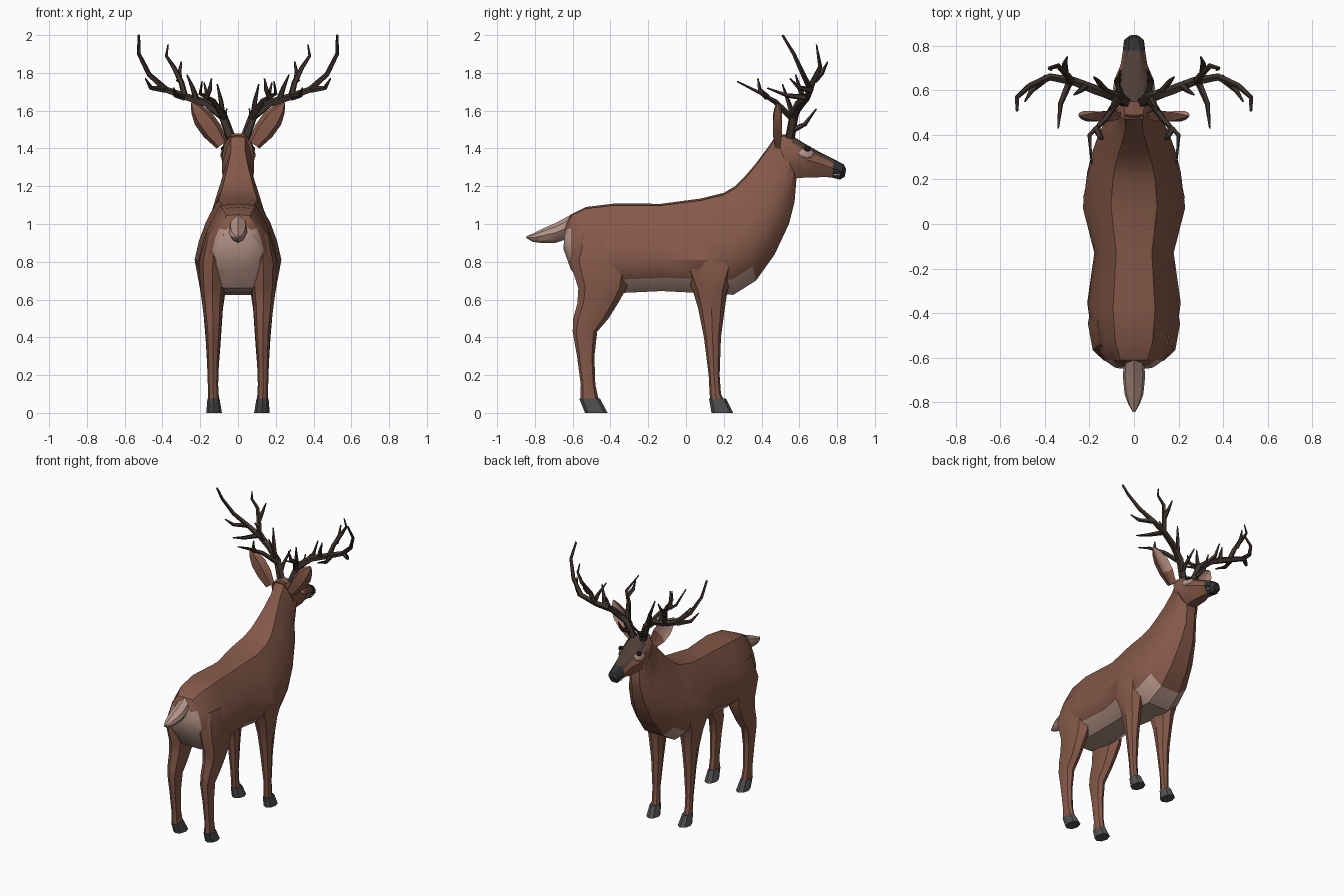
import bpy, bmesh, math
from mathutils import Vector, Matrix

if "Cube" in bpy.data.objects:
    bpy.data.objects.remove(bpy.data.objects["Cube"])


def mat(name, r, g, b):
    m = bpy.data.materials.new(name)
    m.diffuse_color = (r, g, b, 1)
    m.use_nodes = True
    m.node_tree.nodes["Principled BSDF"].inputs["Base Color"].default_value = m.diffuse_color
    return m


BROWN = mat("brown coat", 0.235, 0.100, 0.066)
PALE = mat("pale fur", 0.45, 0.29, 0.24)
DARK = mat("dark face", 0.075, 0.047, 0.037)
ANTLER = mat("antler", 0.050, 0.034, 0.027)
HOOF = mat("hoof grey", 0.085, 0.082, 0.082)
NOSE = mat("nose black", 0.030, 0.030, 0.032)
PINK = mat("inner ear", 0.48, 0.27, 0.22)
WHITE = mat("white mouth", 0.75, 0.73, 0.70)
EYE = mat("eye black", 0.012, 0.010, 0.010)


def loft(name, rings, mats, rule=None, side=1):
    """Skin closed rings of points; rule(face centre, normal, ring, segment) -> material."""
    bm = bmesh.new()
    vs = [[bm.verts.new((p[0] * side, p[1], p[2])) for p in r] for r in rings]
    n = len(rings[0])
    info = {}
    for i in range(len(vs) - 1):
        for j in range(n):
            k = (j + 1) % n
            f = bm.faces.new((vs[i][j], vs[i][k], vs[i + 1][k], vs[i + 1][j]))
            info[f] = (i, j)
    info[bm.faces.new(vs[0])] = (-1, -1)
    info[bm.faces.new(vs[-1])] = (len(vs) - 1, -1)
    bmesh.ops.recalc_face_normals(bm, faces=bm.faces)
    if rule:
        for f, (i, j) in info.items():
            f.material_index = rule(f.calc_center_median(), f.normal, i, min(j, n - 1 - j))
    me = bpy.data.meshes.new(name)
    bm.to_mesh(me)
    bm.free()
    for m in mats:
        me.materials.append(m)
    ob = bpy.data.objects.new(name, me)
    bpy.context.collection.objects.link(ob)
    return ob


def section(ty, tz, by, bz, w, prof):
    """Symmetric ring from a top point and a bottom point in the side plane."""
    half = [(f * w, ty + (by - ty) * t, tz + (bz - tz) * t) for t, f in prof]
    return half + [(-x, y, z) for x, y, z in reversed(half) if x > 0]


def oval(z, y0, y1, x0, x1, n=8):
    """Horizontal ring filling a box."""
    cx, cy, rx, ry = (x0 + x1) / 2, (y0 + y1) / 2, (x1 - x0) / 2, (y1 - y0) / 2
    return [(cx + rx * math.cos(math.tau * k / n), cy + ry * math.sin(math.tau * k / n), z)
            for k in range(n)]


def tube(name, pts, r0, r1, side, n=5):
    """Tapered antler branch along a path."""
    pts = [Vector(p) for p in pts]
    rings = []
    for i, p in enumerate(pts):
        d = (pts[min(i + 1, len(pts) - 1)] - pts[max(i - 1, 0)]).normalized()
        u = d.cross(Vector((0.3, 1, 0.1))).normalized()
        v = d.cross(u)
        r = r0 + (r1 - r0) * (i / (len(pts) - 1)) ** 1.3
        rings.append([p + r * (u * math.cos(math.tau * k / n) + v * math.sin(math.tau * k / n))
                      for k in range(n)])
    return loft(name, rings, [ANTLER], None, side)


def ellipsoid(name, loc, size, rot, m):
    bm = bmesh.new()
    bmesh.ops.create_uvsphere(bm, u_segments=10, v_segments=6, radius=1)
    mx = Matrix.LocRotScale(Vector(loc), rot, Vector(size))
    bmesh.ops.transform(bm, matrix=mx, verts=bm.verts)
    me = bpy.data.meshes.new(name)
    bm.to_mesh(me)
    bm.free()
    me.materials.append(m)
    bpy.context.collection.objects.link(bpy.data.objects.new(name, me))


# Body and neck
trunk = [(0, 0), (.02, .45), (.25, .74), (.45, .9), (.65, 1), (.85, .82), (1, .4)]
stations = [(-.635, 1.0, -.65, .87, .085), (-.61, 1.05, -.61, .76, .135), (-.53, 1.09, -.53, .66, .185),
            (-.38, 1.108, -.34, .635, .21), (-.13, 1.107, -.13, .645, .178), (.08, 1.135, .07, .635, .23),
            (.2, 1.165, .25, .625, .21), (.26, 1.2, .37, .70, .185), (.31, 1.25, .47, .84, .155),
            (.37, 1.32, .545, 1.0, .115), (.43, 1.40, .575, 1.12, .082), (.485, 1.48, .585, 1.24, .085)]


def body_rule(c, nrm, i, j):
    if c.y < -.5 and abs(c.x) < .11 and c.z < .96 and nrm.y < -.25:
        return 1
    return 1 if (j >= 5 or j == -1) and c.z < .76 else 0


loft("body", [section(*s, trunk) for s in stations], [BROWN, PALE], body_rule)

# Head with dark top and black nose
skull = [(0, 0), (.03, .5), (.2, .85), (.5, 1), (.8, .7), (1, .4)]
head = [(.47, 1.47, .56, 1.24, .085), (.55, 1.475, .62, 1.245, .09), (.63, 1.425, .68, 1.245, .085),
        (.70, 1.385, .73, 1.25, .06), (.78, 1.345, .775, 1.245, .05), (.835, 1.315, .815, 1.235, .045),
        (.848, 1.29, .84, 1.25, .022)]


def head_rule(c, nrm, i, j):
    if i >= 4:
        return 2
    return 1 if 0 <= j <= 1 and i >= 1 and nrm.z > 0 else 0


loft("head", [section(*s, skull) for s in head], [BROWN, DARK, NOSE], head_rule)
loft("mouth", [oval(z, .775, .825, -.047, .047) for z in (1.258, 1.266)], [WHITE])

# Tail
round_sec = [(0, 0), (.2, .8), (.5, 1), (.85, .6), (1, 0)]
tail = [(-.60, 1.055, -.63, .92, .045), (-.68, 1.01, -.69, .90, .05), (-.76, .975, -.77, .90, .042),
        (-.81, .95, -.81, .905, .025), (-.845, .935, -.845, .925, .005)]
loft("tail", [section(*s, round_sec) for s in tail], [PALE])

front_leg = [(.95, .03, .24, .08, .165), (.8, -.04, .28, .05, .228), (.65, .035, .22, .065, .2),
             (.55, .065, .205, .08, .185), (.4, .095, .185, .09, .172), (.2, .12, .178, .105, .16),
             (.1, .125, .185, .105, .156), (.06, .13, .205, .1, .16)]
hind_leg = [(.95, -.57, -.33, .08, .165), (.8, -.615, -.28, .06, .207), (.66, -.57, -.315, .07, .2),
            (.58, -.575, -.36, .08, .19), (.5, -.597, -.41, .085, .18), (.43, -.6, -.47, .09, .172),
            (.3, -.577, -.485, .1, .165), (.15, -.557, -.48, .105, .16), (.06, -.56, -.46, .1, .16)]
beam = [(.04, .55, 1.46), (.08, .57, 1.57), (.17, .6, 1.64), (.27, .64, 1.67), (.38, .66, 1.71),
        (.47, .62, 1.79), (.525, .57, 1.90), (.525, .51, 2.0)]
tines = [[(.28, .64, 1.67), (.30, .67, 1.75), (.34, .71, 1.83), (.38, .70, 1.89), (.37, .69, 1.95)],
         [(.31, .68, 1.76), (.31, .72, 1.80), (.30, .75, 1.86)],
         [(.07, .56, 1.56), (.13, .47, 1.65), (.20, .40, 1.69), (.19, .27, 1.755)],
         [(.17, .43, 1.67), (.15, .39, 1.71), (.14, .38, 1.77)],
         [(.29, .64, 1.67), (.33, .54, 1.68), (.34, .43, 1.72)],
         [(.39, .66, 1.71), (.46, .60, 1.72), (.49, .55, 1.77)],
         [(.05, .55, 1.49), (.075, .63, 1.53), (.06, .69, 1.61)],
         [(.11, .58, 1.59), (.16, .64, 1.66), (.18, .66, 1.75)],
         [(.08, .57, 1.56), (.09, .54, 1.65), (.11, .51, 1.74)],
         [(.22, .62, 1.66), (.24, .60, 1.72), (.27, .58, 1.79)]]

for side, tag in ((1, "right"), (-1, "left")):
    # Legs and hooves
    loft("front_leg_" + tag, [oval(*r) for r in front_leg], [BROWN], None, side)
    loft("hind_leg_" + tag, [oval(*r) for r in hind_leg], [BROWN], None, side)
    loft("front_hoof_" + tag, [oval(.075, .122, .212, .098, .162), oval(0, .135, .25, .085, .168)],
         [HOOF], None, side)
    loft("hind_hoof_" + tag, [oval(.075, -.565, -.455, .098, .162), oval(0, -.535, -.415, .085, .168)],
         [HOOF], None, side)
    # Ears with a cupped pale inside
    a, b = Vector((.58, 0, .81)), Vector((.81, 0, -.58))
    rings = []
    for s, w in ((0, .035), (.09, .055), (.17, .055), (.23, .035), (.275, .006)):
        c = Vector((.085, .485, 1.42)) + a * s
        rings.append([c + b * (w * u) + Vector((0, w * v, 0)) for u, v in
                      ((-1, .4), (-.6, -.45), (.6, -.45), (1, .4), (.4, .05), (-.4, .05))])
    loft("ear_" + tag, rings, [BROWN, PINK], lambda c, n, i, j: 1 if n.y > .3 and i >= 1 else 0, side)
    # Eyes in pale patches
    tilt = Vector((side * .85, .3, .3)).to_track_quat('Z', 'Y')
    ellipsoid("eye_patch_" + tag, (side * .074, .637, 1.375), (.043, .03, .012), tilt, PALE)
    ellipsoid("eye_" + tag, (side * .074, .642, 1.398), (.02, .016, .016), tilt, EYE)
    # Antlers
    tube("antler_beam_" + tag, beam, .027, .007, side)
    for k, t in enumerate(tines):
        tube("antler_tine_%d_%s" % (k + 1, tag), t, .018, .004, side)

# Smooth shading with sharp creases
for ob in bpy.data.objects:
    ob.select_set(True)
    bpy.context.view_layer.objects.active = ob
bpy.ops.object.shade_smooth_by_angle(angle=math.radians(32))
